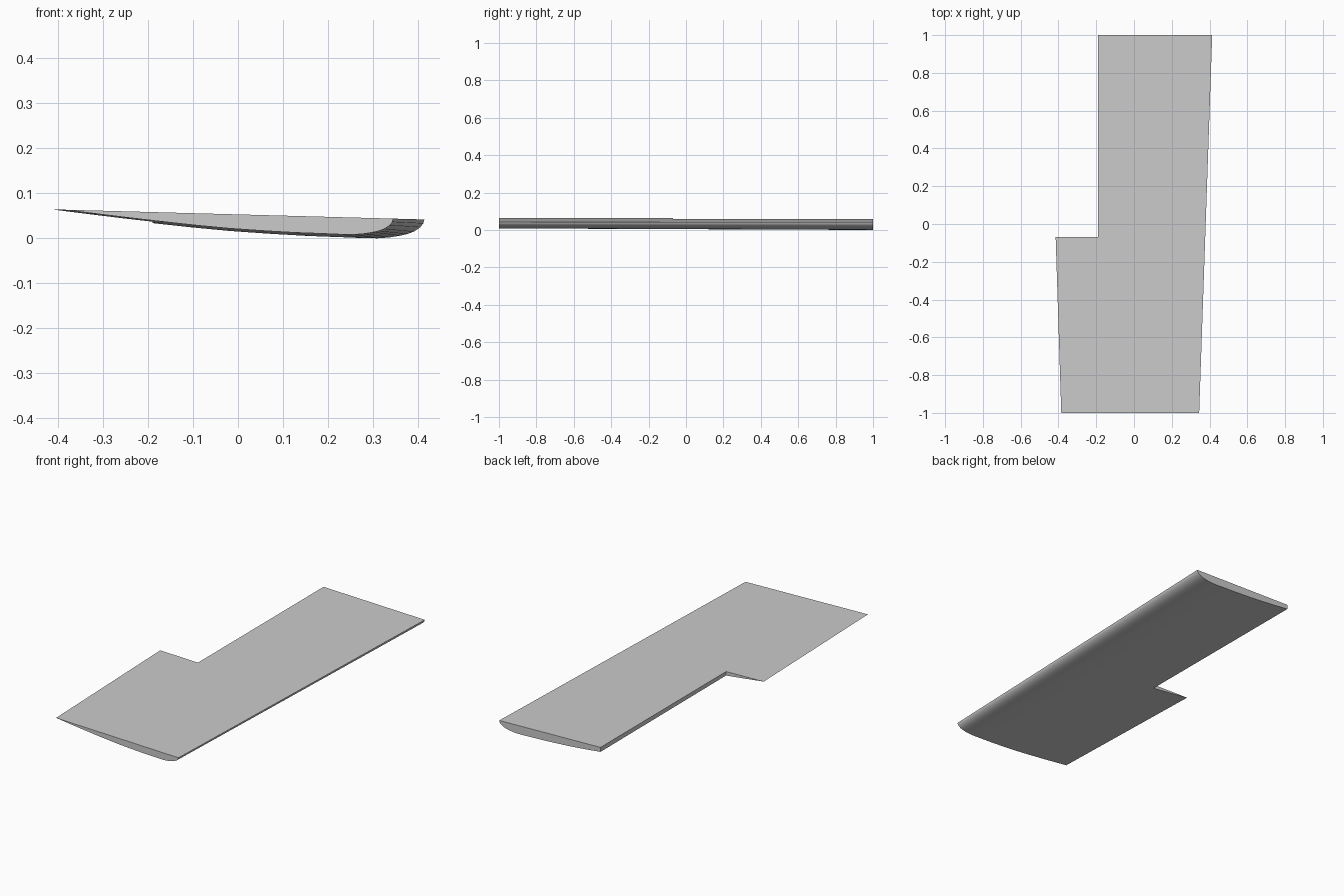
import bpy, bmesh, math

if "Cube" in bpy.data.objects:
    bpy.data.objects.remove(bpy.data.objects["Cube"])

grey = bpy.data.materials.new("light_grey")
grey.diffuse_color = (0.6, 0.6, 0.6, 1)
grey.use_nodes = True
grey.node_tree.nodes["Principled BSDF"].inputs["Base Color"].default_value = grey.diffuse_color

# Lower half of the wing section: (chord fraction from leading edge, depth / chord)
SECTION = [(0, 0), (0.003, 0.0105), (0.0105, 0.0205), (0.028, 0.0325), (0.045, 0.039),
           (0.063, 0.0435), (0.09, 0.0487), (0.12, 0.0517), (0.16, 0.0522), (0.2, 0.0515),
           (0.3, 0.0505), (0.4, 0.0475), (0.5, 0.0432), (0.6, 0.0365),
           (0.7, 0.0283), (0.8, 0.0195), (0.9, 0.01), (1, 0)]


def top_z(x):
    """Height of the flat, slightly tilted upper face."""
    return 0.0533 - 0.0271 * x


def rib(bm, y, lead, trail):
    """Ring of section points at one spanwise station."""
    chord = lead - trail
    ring = []
    for t, d in SECTION:
        x = lead - t * chord
        ring.append(bm.verts.new((x, y, top_z(x) - d * chord)))
    return ring


# Tapered wing half: loft between the two end ribs
bm = bmesh.new()
a = rib(bm, -1, 0.345, -0.385)
b = rib(bm, 1, 0.414, -0.449)
n = len(a)
for i in range(n):
    j = (i + 1) % n
    bm.faces.new((a[i], a[j], b[j], b[i]))
bm.faces.new(a)
bm.faces.new(b)
bmesh.ops.recalc_face_normals(bm, faces=bm.faces)
mesh = bpy.data.meshes.new("wing_half")
bm.to_mesh(mesh)
bm.free()
wing = bpy.data.objects.new("wing_half", mesh)
bpy.context.collection.objects.link(wing)
mesh.materials.append(grey)

# Rear notch for the control surface
bpy.ops.mesh.primitive_cube_add(size=1, location=(-0.69, 0.93, 0))
cutter = bpy.context.object
cutter.name = "notch_cutter"
cutter.scale = (1, 2, 1)
cutter.data.materials.append(grey)
cutter.hide_render = True

cut = wing.modifiers.new("notch", 'BOOLEAN')
cut.operation = 'DIFFERENCE'
cut.solver = 'EXACT'
cut.object = cutter

bpy.ops.object.select_all(action='DESELECT')
wing.select_set(True)
bpy.context.view_layer.objects.active = wing
bpy.ops.object.modifier_apply(modifier="notch")
bpy.data.objects.remove(cutter)
bpy.ops.object.shade_smooth_by_angle(angle=math.radians(30))
